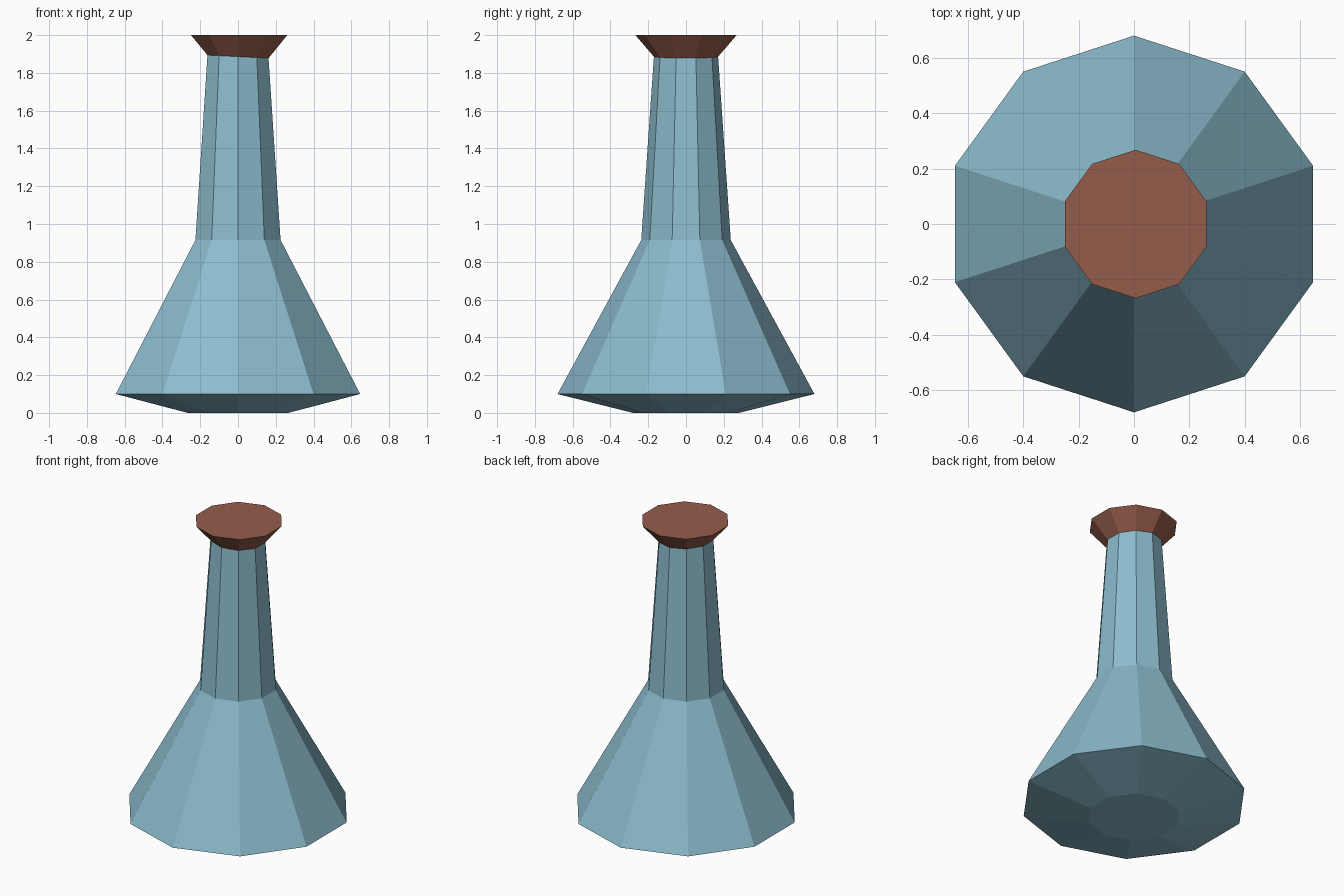
import bpy, bmesh, math

if "Cube" in bpy.data.objects:
    bpy.data.objects.remove(bpy.data.objects["Cube"])

SIDES = 10


def material(name, rgb):
    m = bpy.data.materials.new(name)
    m.diffuse_color = (*rgb, 1)
    m.use_nodes = True
    m.node_tree.nodes["Principled BSDF"].inputs["Base Color"].default_value = m.diffuse_color
    return m


def lathe(name, rings, mat):
    """Flat-sided solid from rings of (radius, height, x shift, slope along x)."""
    bm = bmesh.new()
    loops = []
    for r, z, shift, slope in rings:
        loop = []
        for i in range(SIDES):
            a = math.pi / 2 + i * math.tau / SIDES
            x, y = r * math.cos(a), r * math.sin(a)
            loop.append(bm.verts.new((x + shift, y, z + slope * x)))
        loops.append(loop)
    for low, high in zip(loops, loops[1:]):
        for i in range(SIDES):
            j = (i + 1) % SIDES
            bm.faces.new((low[i], low[j], high[j], high[i]))
    bm.faces.new(loops[0][::-1])
    bm.faces.new(loops[-1])
    bmesh.ops.recalc_face_normals(bm, faces=bm.faces)
    mesh = bpy.data.meshes.new(name)
    bm.to_mesh(mesh)
    bm.free()
    mesh.materials.append(mat)
    obj = bpy.data.objects.new(name, mesh)
    bpy.context.collection.objects.link(obj)
    return obj


glass = material("blue_glass", (0.262, 0.503, 0.61))
cork = material("brown_cork", (0.30, 0.108, 0.068))

# Flask: small foot, wide shoulder, cone, then tapering neck with a slightly tilted rim
rim = (0.17, 1.886, 0.0, -0.05)
lathe("flask_body", [
    (0.28, 0.0, 0.0, 0.0),
    (0.68, 0.10, 0.0, 0.0),
    (0.237, 0.915, 0.0, 0.0),
    rim,
], glass)

# Stopper flaring out from the rim
lathe("stopper", [rim, (0.268, 2.0, 0.006, 0.0)], cork)
